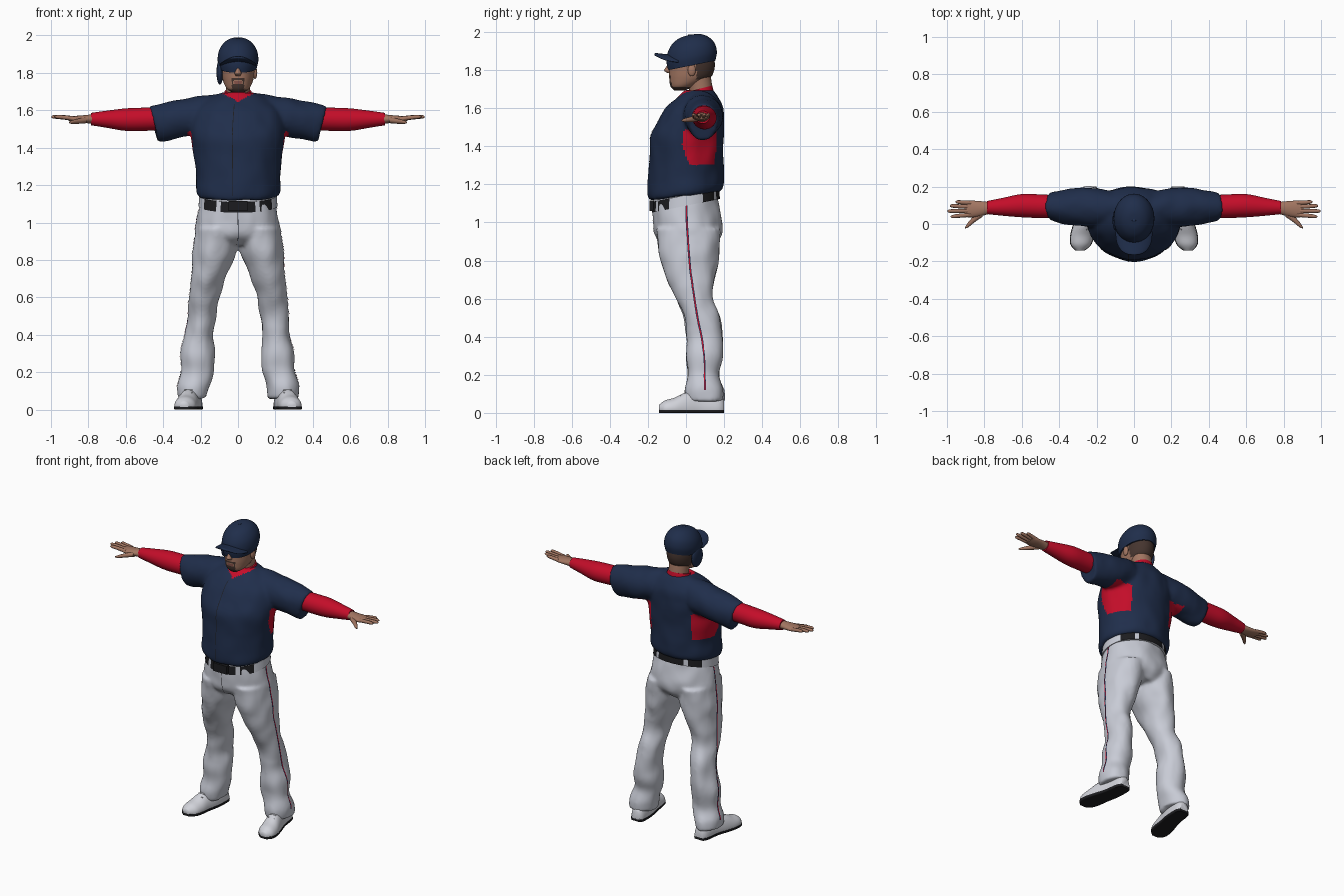
import bpy, bmesh, math
from mathutils import Vector, noise

cube = bpy.data.objects.get("Cube")
if cube:
    bpy.data.objects.remove(cube, do_unlink=True)


def material(name, r, g, b):
    m = bpy.data.materials.new(name)
    m.use_nodes = True
    m.diffuse_color = (r, g, b, 1)
    m.node_tree.nodes["Principled BSDF"].inputs["Base Color"].default_value = (r, g, b, 1)
    return m


NAVY = material("navy cloth", .014, .027, .07)
RED = material("red cloth", .55, .004, .022)
WHITE = material("pale grey cloth", .58, .6, .67)
SHOE = material("white leather", .64, .65, .7)
SKIN = material("skin", .36, .18, .12)
HAIR = material("dark brown hair", .06, .035, .028)
BLACK = material("black leather", .012, .012, .014)
LIP = material("lips", .25, .09, .07)


def activate(ob):
    bpy.ops.object.select_all(action='DESELECT')
    ob.select_set(True)
    bpy.context.view_layer.objects.active = ob


def make_object(name, bm, mat):
    bmesh.ops.recalc_face_normals(bm, faces=bm.faces)
    me = bpy.data.meshes.new(name)
    bm.to_mesh(me)
    bm.free()
    me.materials.append(mat)
    ob = bpy.data.objects.new(name, me)
    bpy.context.collection.objects.link(ob)
    return ob


def spline(points, steps):
    """Catmull-Rom resampling of equal-length tuples."""
    pts = [points[0]] + list(points) + [points[-1]]
    out = []
    for i in range(1, len(pts) - 2):
        for k in range(steps):
            t = k / steps
            out.append([.5 * (2 * b + (c - a) * t + (2 * a - 5 * b + 4 * c - d) * t * t
                              + (3 * b - a - 3 * c + d) * t ** 3)
                        for a, b, c, d in zip(*pts[i - 1:i + 3])])
    out.append(list(points[-1]))
    return out


def loft(name, axis, stations, mat, side=1, tilt=0, segs=32, steps=5, warp=None):
    """Elliptical rings (cx, cy, cz, r1, r2) skinned along an axis."""
    along = "xyz".index(axis)
    u, v = [i for i in range(3) if i != along]
    bm = bmesh.new()
    rings = []
    for st in spline(stations, steps):
        ring = []
        for k in range(segs):
            a = math.tau * k / segs
            p = Vector(st[:3])
            p[u] += st[3] * math.cos(a)
            p[v] += st[4] * math.sin(a)
            p[along] += tilt * st[4] * math.sin(a)
            if warp:
                p = Vector(warp(*p))
            p.x *= side
            ring.append(bm.verts.new(p))
        rings.append(ring)
    for r, q in zip(rings, rings[1:]):
        for k in range(segs):
            n = (k + 1) % segs
            bm.faces.new((r[k], r[n], q[n], q[k]))
    bm.faces.new(rings[0])
    bm.faces.new(rings[-1])
    return make_object(name, bm, mat)


def fuse(name, parts, folds):
    """Merge overlapping volumes into one soft cloth surface."""
    activate(parts[0])
    for p in parts:
        p.select_set(True)
    bpy.ops.object.join()
    ob = parts[0]
    ob.name = name
    mat = ob.data.materials[0]
    rm = ob.modifiers.new("Fuse", 'REMESH')
    rm.mode, rm.voxel_size = 'VOXEL', .011
    sm = ob.modifiers.new("Soften", 'SMOOTH')
    sm.factor, sm.iterations = .5, 5
    activate(ob)
    for mod in ("Fuse", "Soften"):
        bpy.ops.object.modifier_apply(modifier=mod)
    ob.data.materials.clear()
    ob.data.materials.append(mat)
    shifts = [v.normal * folds * noise.noise(Vector((v.co.x * 12, v.co.y * 12, v.co.z * 9)))
              for v in ob.data.vertices]
    for v, s in zip(ob.data.vertices, shifts):
        v.co += s
    return ob


def paint(ob, mats, rule):
    for m in mats:
        ob.data.materials.append(m)
    for f in ob.data.polygons:
        f.material_index = rule(*f.center)


def blob(name, loc, scale, mat):
    bpy.ops.mesh.primitive_uv_sphere_add(segments=24, ring_count=14, radius=1, location=loc)
    ob = bpy.context.object
    ob.name, ob.scale = name, scale
    ob.data.materials.append(mat)
    return ob


def ribbon(name, path, across, mat, target, lift, side=1):
    """Thin strip laid on a cloth surface."""
    bm = bmesh.new()
    rows = []
    for p in spline(path, 12):
        c = Vector((p[0] * side, p[1], p[2]))
        rows.append([bm.verts.new(c + Vector(across) * k) for k in (-1, 1)])
    for a, b in zip(rows, rows[1:]):
        bm.faces.new((a[0], a[1], b[1], b[0]))
    ob = make_object(name, bm, mat)
    sw = ob.modifiers.new("Lay", 'SHRINKWRAP')
    sw.target, sw.offset, sw.wrap_mode = target, lift, 'ABOVE_SURFACE'
    return ob


# Jersey: torso and two wide sleeves
def hem_slope(x, y, z):
    return x, y, z + .12 * y * min(1, max(0, (1.3 - z) / .15))


torso = [(0, -.005, 1.14, .214, .187), (0, -.003, 1.17, .226, .199), (0, 0, 1.25, .224, .197),
         (0, .002, 1.35, .236, .195), (0, .006, 1.45, .25, .192), (0, .026, 1.53, .25, .174),
         (0, .045, 1.6, .23, .15), (0, .06, 1.655, .17, .11), (0, .07, 1.695, .09, .075)]
sleeve = [(.08, .085, 1.585, .08, .105), (.2, .087, 1.571, .104, .102), (.3, .091, 1.556, .102, .098),
          (.4, .092, 1.536, .086, .098), (.452, .092, 1.526, .074, .098)]
parts = [loft("jersey", 'z', torso, NAVY, segs=48, warp=hem_slope)]
for s in (1, -1):
    parts.append(loft("sleeve", 'x', sleeve, NAVY, s, tilt=.26))
jersey = fuse("jersey", parts, .006)


def jersey_rule(x, y, z):
    ax = abs(x)
    if .15 < ax < .268 and 1.3 < z < 1.485 and max(0, 1.4 - z) * .4 - .02 < y < .16:
        return 1
    return 1 if y < .06 and z > 1.645 + ax * .55 else 0


paint(jersey, [RED], jersey_rule)
ribbon("jersey_placket", [(-.03, -.22, 1.14), (-.03, -.2, 1.35), (-.03, -.18, 1.5), (-.02, -.08, 1.64)],
       (.002, 0, 0), BLACK, jersey, .002)
loft("undershirt_collar", 'z', [(0, .07, 1.64, .088, .08), (0, .07, 1.68, .079, .073), (0, .07, 1.702, .071, .068)],
     RED, tilt=.25)

# Trousers: hips and legs
hips = [(0, 0, 1.19, .185, .155), (0, 0, 1.1, .204, .171), (0, .01, 1, .223, .182),
        (0, .014, .93, .225, .172), (0, .02, .88, .15, .12)]
leg = [(.115, .012, .97, .108, .172), (.124, .015, .85, .118, .16), (.14, .02, .78, .106, .147),
       (.16, .025, .7, .094, .127), (.18, .042, .6, .082, .096), (.193, .085, .5, .077, .095),
       (.205, .095, .4, .075, .097), (.215, .097, .3, .09, .095), (.219, .09, .2, .089, .083),
       (.24, .095, .12, .086, .104), (.245, .1, .06, .08, .1)]
parts = [loft("trousers", 'z', hips, WHITE, segs=48)]
for s in (1, -1):
    parts.append(loft("leg", 'z', leg, WHITE, s))
trousers = fuse("trousers", parts, .009)
ribbon("trouser_fly", [(0, -.18, 1.06), (0, -.17, .98), (0, -.14, .89)], (.0015, 0, 0), BLACK, trousers, .002)
seam = [(.22, 0, 1.13), (.25, .01, .9), (.27, .03, .7), (.28, .06, .5), (.32, .095, .3), (.33, .1, .12)]

# Belt with trouser cloth showing between its leather lengths
belt = loft("belt", 'z', [(0, 0, 1.088, .211, .178), (0, 0, 1.144, .207, .175)], BLACK, tilt=.2, segs=96)
paint(belt, [WHITE], lambda x, y, z: int(abs(y) < .09 or .09 < abs(x) < .12))
bpy.ops.mesh.primitive_cube_add(size=1, location=(0, -.18, 1.088))
buckle = bpy.context.object
buckle.name, buckle.scale = "belt_buckle", (.1, .026, .055)
buckle.data.materials.append(BLACK)
buckle.modifiers.new("Round", 'BEVEL').width = .008

# Shoes, arms, hands and stripes, on both sides
foot = [(.235, .2, .02, .03, .05), (.237, .17, .02, .046, .08), (.245, .08, .02, .052, .1),
        (.265, 0, .02, .057, .088), (.277, -.06, .02, .061, .06), (.284, -.11, .02, .053, .045),
        (.288, -.142, .02, .022, .022)]
arm = [(.34, .09, 1.557, .06, .06), (.5, .095, 1.552, .063, .062), (.6, .098, 1.55, .062, .06),
       (.7, .092, 1.552, .048, .046), (.785, .088, 1.553, .035, .033)]
palm = [(.76, .087, 1.553, .029, .027), (.82, .082, 1.553, .04, .021),
        (.87, .08, 1.553, .045, .017), (.905, .08, 1.555, .042, .011)]
fingers = {"little": (.113, .955, .118), "ring": (.092, .985, .097),
           "middle": (.07, .998, .069), "index": (.049, .98, .04)}
for s, label in ((1, "left_"), (-1, "right_")):
    loft(label + "shoe", 'y', foot, SHOE, s, warp=lambda x, y, z: (x, y, max(z, .014)))
    loft(label + "sole", 'y', [(c[0], c[1], .01, c[3] + .003, .03) for c in foot], BLACK, s,
         warp=lambda x, y, z: (x, y, min(max(z, 0), .016)))
    for i in range(3):
        lace = blob(label + "lace", (s * (.264 + .005 * i), -.005 - .022 * i, .103 - .013 * i),
                    (.026, .005, .005), SHOE)
    loft(label + "arm_sleeve", 'x', arm, RED, s)
    loft(label + "palm", 'x', palm, SKIN, s, segs=24)
    for name, (y0, x1, y1) in fingers.items():
        mid = (.88 + x1) / 2
        loft(label + name + "_finger", 'x',
             [(.87, y0, 1.555, .011, .012), (mid, (y0 + y1) / 2, 1.562, .011, .011),
              (x1 - .012, y1, 1.565, .009, .009), (x1, y1, 1.565, .003, .003)], SKIN, s, segs=12)
    loft(label + "thumb", 'x', [(.81, .06, 1.547, .022, .016), (.85, .03, 1.542, .019, .014),
                                (.885, -.003, 1.537, .014, .01), (.903, -.02, 1.535, .004, .004)],
         SKIN, s, segs=16)
    ribbon(label + "stripe_edge", seam, (0, .006, 0), NAVY, trousers, .002, s)
    ribbon(label + "stripe", seam, (0, .0025, 0), RED, trousers, .004, s)
    # Facial features that come in pairs
    blob(label + "ear", (s * .091, .03, 1.8), (.012, .021, .032), SKIN)
    blob(label + "eye", (s * .035, -.079, 1.822), (.014, .005, .005), HAIR)
    blob(label + "brow", (s * .036, -.08, 1.838), (.021, .007, .005), HAIR)

# Neck and head
loft("neck", 'z', [(0, .085, 1.62, .065, .062), (0, .078, 1.7, .063, .062), (0, .06, 1.79, .066, .066)], SKIN)
skull = [(0, -.035, 1.694, .028, .028), (0, -.016, 1.716, .06, .066), (0, .018, 1.757, .08, .106),
         (0, .03, 1.8, .088, .118), (0, .03, 1.85, .09, .12), (0, .03, 1.91, .08, .105)]
head = loft("head", 'z', skull, SKIN, segs=72, steps=8)


def head_rule(x, y, z):
    if y > .055 and z > 1.75:
        return 1
    if y < -.05 and abs(x) < .022 and 1.742 < z < 1.755:
        return 2
    goatee = y < -.04 and abs(x) < .033 and z < 1.774 and (abs(x) > .024 or z > 1.763 or z < 1.738)
    return 1 if goatee or z < 1.712 else 0


paint(head, [HAIR, LIP], head_rule)
loft("nose", 'z', [(0, -.08, 1.84, .009, .01), (0, -.09, 1.815, .012, .016),
                   (0, -.094, 1.798, .018, .021), (0, -.085, 1.784, .012, .012)], SKIN, segs=20)

# Batting helmet with bill and a single ear flap
dome = [(0, .03, 1.825, .1, .124), (0, .03, 1.87, .109, .132), (0, .027, 1.92, .101, .122),
        (0, .022, 1.96, .074, .09), (0, .02, 1.98, .04, .05), (0, .02, 1.985, .008, .01)]
loft("helmet", 'z', dome, NAVY, tilt=.2, segs=48)
bill = [(0, -.04, 1.866, .1, .014), (0, -.1, 1.872, .092, .012), (0, -.14, 1.878, .07, .01),
        (0, -.16, 1.882, .04, .008), (0, -.166, 1.883, .012, .004)]
loft("helmet_bill", 'y', bill, NAVY, warp=lambda x, y, z: (x, y, z - 2.5 * x * x))
blob("helmet_ear_flap", (-.097, .02, 1.803), (.018, .056, .066), NAVY)
blob("helmet_button", (0, .02, 1.984), (.01, .01, .004), NAVY)

# Smooth shading that keeps hems and edges crisp
bpy.ops.object.select_all(action='DESELECT')
for ob in bpy.context.collection.objects:
    if ob.type == 'MESH':
        ob.select_set(True)
        bpy.context.view_layer.objects.active = ob
bpy.ops.object.shade_smooth_by_angle(angle=math.radians(55))
